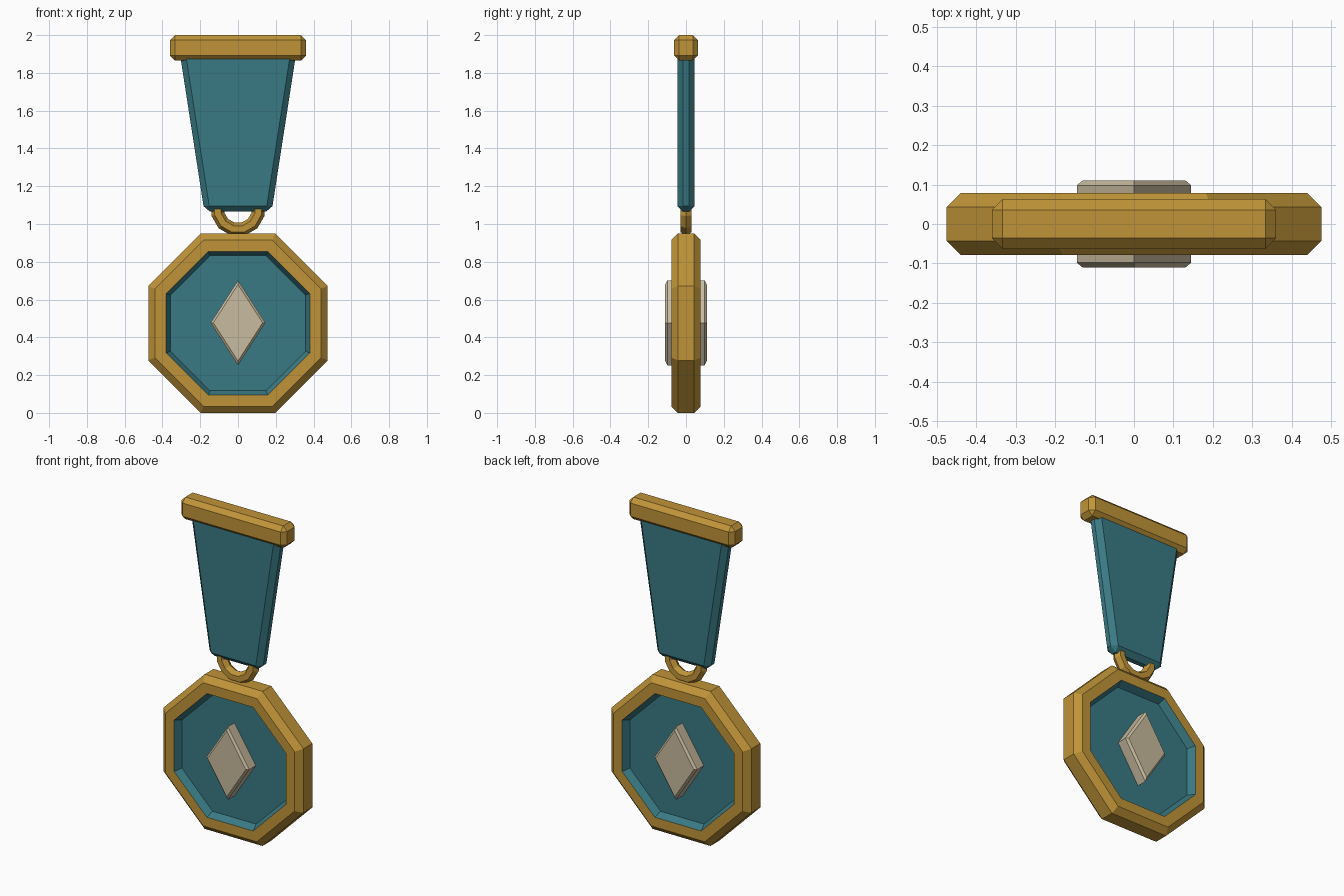
import bpy, bmesh, math

if "Cube" in bpy.data.objects:
    bpy.data.objects.remove(bpy.data.objects["Cube"])


def material(name, rgb):
    m = bpy.data.materials.new(name)
    m.diffuse_color = (*rgb, 1)
    m.use_nodes = True
    m.node_tree.nodes["Principled BSDF"].inputs["Base Color"].default_value = m.diffuse_color
    return m


GOLD = material("gold", (0.527, 0.296, 0.040))
TEAL = material("teal", (0.042, 0.195, 0.231))
SILVER = material("pale silver", (0.578, 0.497, 0.342))


def loft(name, rings, mats, band_mat=None, cap_mat=0, bevel=0):
    """Skin a closed solid through rings of points, with flat end caps."""
    bm = bmesh.new()
    loops = [[bm.verts.new(p) for p in ring] for ring in rings]
    n = len(loops[0])
    for b in range(len(loops) - 1):
        for i in range(n):
            j = (i + 1) % n
            f = bm.faces.new((loops[b][i], loops[b][j], loops[b + 1][j], loops[b + 1][i]))
            f.material_index = band_mat[b] if band_mat else 0
    for loop in (loops[0], loops[-1]):
        bm.faces.new(loop).material_index = cap_mat
    bmesh.ops.recalc_face_normals(bm, faces=bm.faces)
    if bevel:
        bmesh.ops.bevel(bm, geom=list(bm.edges), offset=bevel, offset_type='OFFSET',
                        segments=1, profile=0.5, affect='EDGES')
    me = bpy.data.meshes.new(name)
    bm.to_mesh(me)
    bm.free()
    ob = bpy.data.objects.new(name, me)
    bpy.context.collection.objects.link(ob)
    for m in mats:
        me.materials.append(m)
    return ob


def outline(pts, y):
    return [(x, y, z) for x, z in pts]


def slab(name, pts, half, mat, bevel):
    return loft(name, [outline(pts, -half), outline(pts, half)], [mat], bevel=bevel)


# Top bar
slab("top_bar", [(-0.36, 1.865), (0.36, 1.865), (0.36, 2.0), (-0.36, 2.0)], 0.063, GOLD, 0.027)

# Tapered ribbon, its top tucked inside the bar
slab("ribbon", [(-0.178, 1.065), (0.178, 1.065), (0.312, 1.93), (-0.312, 1.93)], 0.045, TEAL, 0.03)

# Hanging ring
bpy.ops.mesh.primitive_torus_add(major_segments=12, minor_segments=6, major_radius=0.11,
                                 minor_radius=0.035, location=(0, 0, 1.08),
                                 rotation=(math.pi / 2, 0, 0))
ring = bpy.context.object
ring.name = "hanging_ring"
ring.data.materials.append(GOLD)
ring.rotation_euler[1] = math.radians(15)


# Octagonal medal: gold rim, with a recessed teal field on both sides
def octagon(apothem, y):
    r = apothem / math.cos(math.pi / 8)
    angles = [math.pi / 8 + i * math.pi / 4 for i in range(8)]
    return [(r * math.cos(a), y, 0.475 + r * math.sin(a)) for a in angles]


front = [(0.357, -0.035), (0.38, -0.078), (0.44, -0.078), (0.475, -0.043)]
profile = front + [(a, -y) for a, y in reversed(front)]
loft("medal", [octagon(a, y) for a, y in profile], [GOLD, TEAL],
     band_mat=[1, 0, 0, 0, 0, 0, 1], cap_mat=1)


# Diamond emblem, standing out on both sides
def diamond(s, y):
    return [(0.145 * s, y, 0.477), (0, y, 0.477 + 0.225 * s),
            (-0.145 * s, y, 0.477), (0, y, 0.477 - 0.225 * s)]


loft("diamond_emblem", [diamond(s, y) for s, y in
                        ((0.9, -0.11), (1, -0.098), (1, 0.098), (0.9, 0.11))], [SILVER])
